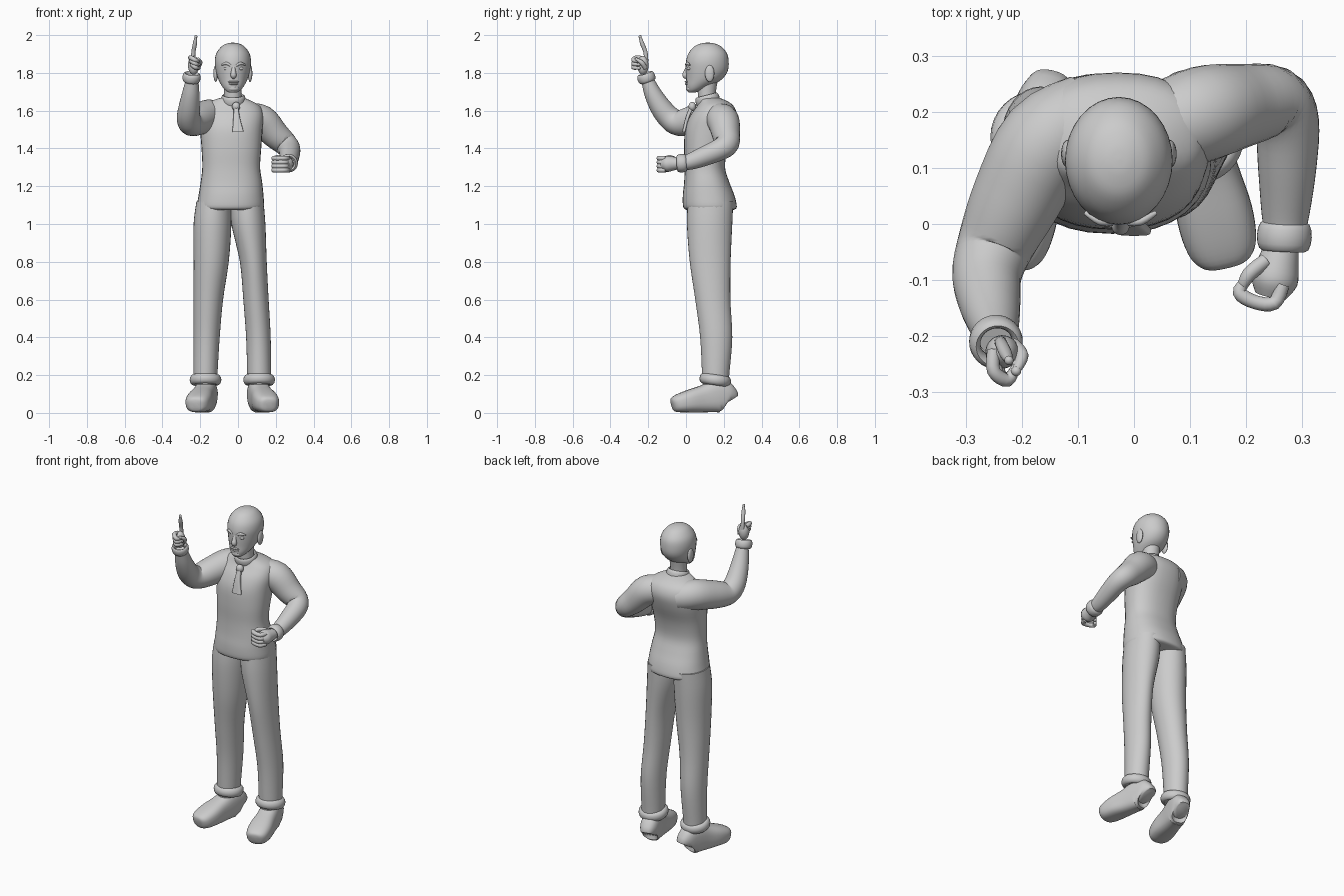
import bpy
import bmesh
import math
from mathutils import Vector

default_cube = bpy.data.objects.get("Cube")
if default_cube:
    bpy.data.objects.remove(default_cube, do_unlink=True)

grey = bpy.data.materials.new("plain grey")
grey.use_nodes = True
grey.diffuse_color = (0.6, 0.6, 0.6, 1)
grey.node_tree.nodes["Principled BSDF"].inputs["Base Color"].default_value = grey.diffuse_color

SEGMENTS = 32
STEPS = 4


def finish(name, bm):
    """Turn a bmesh into a smooth grey object."""
    bmesh.ops.recalc_face_normals(bm, faces=bm.faces)
    for face in bm.faces:
        face.smooth = True
    mesh = bpy.data.meshes.new(name)
    bm.to_mesh(mesh)
    bm.free()
    mesh.materials.append(grey)
    obj = bpy.data.objects.new(name, mesh)
    bpy.context.collection.objects.link(obj)
    bpy.ops.object.select_all(action="DESELECT")
    obj.select_set(True)
    bpy.context.view_layer.objects.active = obj
    bpy.ops.object.shade_smooth_by_angle(angle=math.radians(50))
    return obj


def spline(rows):
    """Smoothly fill in rows between the given ones."""
    rows = [Vector(row) for row in rows]
    result = []
    for i in range(len(rows) - 1):
        before, start, end = rows[max(i - 1, 0)], rows[i], rows[i + 1]
        after = rows[min(i + 2, len(rows) - 1)]
        for step in range(STEPS):
            t = step / STEPS
            curve = (2 * start + (end - before) * t
                     + (2 * before - 5 * start + 4 * end - after) * t ** 2
                     + (3 * start - before - 3 * end + after) * t ** 3)
            result.append(curve / 2)
    return result + [rows[-1]]


def loft(name, rows, hint=None, power=2.0):
    """Skin rings (x, y, z, radius, radius); level unless a hint axis is given."""
    rows = spline(rows)
    centres = [Vector(row[:3]) for row in rows]
    bm = bmesh.new()
    rings = []
    for i, row in enumerate(rows):
        u, v = Vector((1, 0, 0)), Vector((0, 1, 0))
        if hint:
            along = centres[min(i + 1, len(rows) - 1)] - centres[max(i - 1, 0)]
            along.normalize()
            u = Vector(hint)
            u = (u - along * u.dot(along)).normalized()
            v = along.cross(u)
        ring = []
        for k in range(SEGMENTS):
            angle = math.tau * k / SEGMENTS
            c, s = math.cos(angle), math.sin(angle)
            a = math.copysign(abs(c) ** (2 / power), c) * max(row[3], 0.002)
            b = math.copysign(abs(s) ** (2 / power), s) * max(row[4], 0.002)
            ring.append(bm.verts.new(centres[i] + u * a + v * b))
        rings.append(ring)
    for low, high in zip(rings, rings[1:]):
        for k in range(SEGMENTS):
            n = (k + 1) % SEGMENTS
            bm.faces.new((low[k], low[n], high[n], high[k]))
    bm.faces.new(rings[0])
    bm.faces.new(rings[-1])
    return finish(name, bm)


def limb(name, rows, hint):
    """Round tube from rows of (x, y, z, radius)."""
    return loft(name, [(*row, row[3]) for row in rows], hint)


def ball(name, centre, size):
    bm = bmesh.new()
    bmesh.ops.create_uvsphere(bm, u_segments=20, v_segments=12, radius=1)
    bmesh.ops.scale(bm, vec=size, verts=bm.verts)
    bmesh.ops.translate(bm, vec=centre, verts=bm.verts)
    return finish(name, bm)


def digit(name, points, radius):
    """Finger with rounded ends."""
    limb(name, [(*p, radius * (0.6 if i == len(points) - 1 else 1))
                for i, p in enumerate(points)], (0.5, 0.3, 0.8))
    ball(name + "_tip", points[-1], [radius * 0.75] * 3)


def band(name, centre, axis, major, minor, stretch):
    """Thick ring around an axis, lengthened along it."""
    bm = bmesh.new()
    turn = Vector((0, 0, 1)).rotation_difference(Vector(axis))
    grid = []
    for i in range(SEGMENTS):
        a = math.tau * i / SEGMENTS
        row = []
        for j in range(12):
            b = math.tau * j / 12
            r = major + minor * math.cos(b)
            p = Vector((r * math.cos(a), r * math.sin(a), minor * stretch * math.sin(b)))
            row.append(bm.verts.new(turn @ p + Vector(centre)))
        grid.append(row)
    for i in range(SEGMENTS):
        row, following = grid[i], grid[(i + 1) % SEGMENTS]
        for j in range(12):
            n = (j + 1) % 12
            bm.faces.new((row[j], following[j], following[n], row[n]))
    return finish(name, bm)


# Sweater body, neck and collar
loft("sweater", [
    (-.04, .127, 1.075, .16, .125), (-.04, .127, 1.09, .178, .142),
    (-.037, .12, 1.15, .172, .137), (-.035, .11, 1.22, .163, .12),
    (-.036, .1, 1.3, .153, .107), (-.035, .105, 1.4, .158, .115),
    (-.035, .125, 1.5, .165, .13), (-.03, .145, 1.57, .165, .125),
    (-.03, .155, 1.62, .15, .1), (-.035, .145, 1.65, .11, .075),
    (-.03, .12, 1.67, .055, .05)], power=2.3)
loft("neck", [(-.025, .12, 1.6, .05, .05), (-.027, .11, 1.68, .046, .047),
              (-.027, .115, 1.77, .05, .055)])
band("collar", (-.025, .115, 1.655), (0, -.25, 1), .055, .01, 2.8)

# Necktie
ball("tie_knot", (-.01, .033, 1.622), (.022, .02, .024))
loft("tie_blade", [(-.01, .028, 1.615, .012, .012), (-.007, .006, 1.56, .018, .01),
                   (0, -.012, 1.488, .03, .009)], power=4)

# Head
loft("head", [
    (-.027, .03, 1.695, .02, .015), (-.027, .045, 1.708, .04, .04),
    (-.027, .065, 1.73, .058, .065), (-.027, .095, 1.765, .077, .094),
    (-.027, .11, 1.81, .09, .111), (-.027, .113, 1.86, .096, .113),
    (-.027, .115, 1.905, .087, .101), (-.027, .115, 1.942, .058, .068),
    (-.027, .115, 1.957, .026, .03), (-.027, .115, 1.96, .002, .002)])
face_x = -.024
limb("nose", [(face_x, .012, 1.84, .01), (face_x, .002, 1.81, .012),
              (face_x, -.004, 1.787, .016), (face_x, .01, 1.775, .009)], (1, 0, 0))
ball("upper_lip", (face_x, .003, 1.753, ), (.03, .011, .005))
ball("lower_lip", (face_x, .006, 1.741), (.024, .011, .006))
ball("chin", (face_x, .023, 1.717), (.032, .024, .018))
for side, label in ((-1, "right"), (1, "left")):
    x = face_x + side * .037
    ball(label + "_eye", (x, .017, 1.823), (.016, .011, .009))
    limb(label + "_brow", [(x - side * .022, .002, 1.838, .006), (x, .006, 1.85, .008),
                           (x + side * .026, .02, 1.842, .004)], (0, 0, 1))
    ball(label + "_ear", (-.027 + side * .091, .125, 1.797), (.012, .025, .045))

# Trousers, turn-ups and shoes
legs = {
    "right": [(-.13, .13, 1.12, .09, .12), (-.135, .125, 1, .1, .12),
              (-.142, .128, .8, .093, .108), (-.157, .142, .6, .078, .093),
              (-.166, .16, .4, .069, .085), (-.172, .157, .2, .063, .072),
              (-.172, .157, .15, .06, .07)],
    "left": [(.05, .13, 1.12, .085, .12), (.055, .125, 1, .09, .12),
             (.081, .128, .8, .071, .108), (.095, .142, .6, .067, .093),
             (.108, .16, .4, .065, .085), (.112, .157, .2, .063, .072),
             (.112, .157, .15, .06, .07)],
}
for label, rows in legs.items():
    x, side = rows[-1][0], 1 if label == "left" else -1
    loft(label + "_trouser_leg", rows)
    band(label + "_turn_up", (x, .155, .175), (0, .15, 1), .064, .02, 1.4)
    shoe = loft(label + "_shoe", [
        (0, .075, .065, .035, .05), (0, .065, .075, .05, .073),
        (0, .02, .09, .056, .088), (0, -.06, .075, .06, .073),
        (0, -.14, .062, .068, .06), (0, -.2, .05, .062, .048),
        (0, -.228, .042, .042, .036), (0, -.235, .04, .015, .015)], (1, 0, 0), 2.7)
    shoe.location = (x, .155, 0)
    shoe.rotation_euler.z = side * math.radians(13)

# Arms and sleeve cuffs
limb("right_sleeve", [
    (-.08, .19, 1.56, .08), (-.155, .145, 1.573, .086), (-.21, .045, 1.55, .08),
    (-.248, -.04, 1.535, .068), (-.262, -.09, 1.565, .062), (-.258, -.135, 1.62, .056),
    (-.25, -.175, 1.69, .046), (-.243, -.203, 1.76, .034)], (1, 0, 0))
limb("left_sleeve", [
    (.05, .17, 1.56, .08), (.125, .197, 1.545, .085), (.195, .212, 1.475, .074),
    (.25, .217, 1.425, .064), (.272, .18, 1.395, .058), (.273, .1, 1.36, .052),
    (.27, .02, 1.33, .043), (.268, -.03, 1.322, .034)], (0, 0, 1))
band("right_cuff", (-.246, -.21, 1.775), (.1, -.3, .9), .038, .01, 2.4)
band("left_cuff", (.268, -.022, 1.322), (-.05, -1, -.05), .039, .01, 2.6)

# Raised right hand with pointing finger
ball("right_palm", (-.235, -.228, 1.84), (.03, .03, .05))
digit("right_index", [(-.238, -.21, 1.86), (-.236, -.215, 1.91),
                      (-.228, -.232, 1.955), (-.223, -.243, 1.992)], .011)
for i in range(3):
    z = 1.875 - i * .019
    digit(f"right_curled_finger_{i}", [(-.25 + i * .006, -.225, z), (-.25 + i * .004, -.262, z + .006),
                                       (-.225, -.278, z - .008), (-.208, -.25, z - .012)], .012)
digit("right_thumb", [(-.215, -.215, 1.825), (-.2, -.235, 1.855), (-.21, -.262, 1.872)], .012)

# Left fist
limb("left_palm", [(.266, -.03, 1.32, .028), (.258, -.065, 1.32, .036),
                   (.25, -.1, 1.318, .042), (.243, -.128, 1.315, .028)], (0, 0, 1))
for i in range(4):
    z = 1.348 - i * .021
    digit(f"left_curled_finger_{i}", [(.265, -.108, z), (.25, -.141, z), (.215, -.139, z),
                                      (.188, -.122, z), (.2, -.1, z)], .0125)
digit("left_thumb", [(.235, -.065, 1.345), (.205, -.09, 1.352), (.19, -.118, 1.345)], .013)
